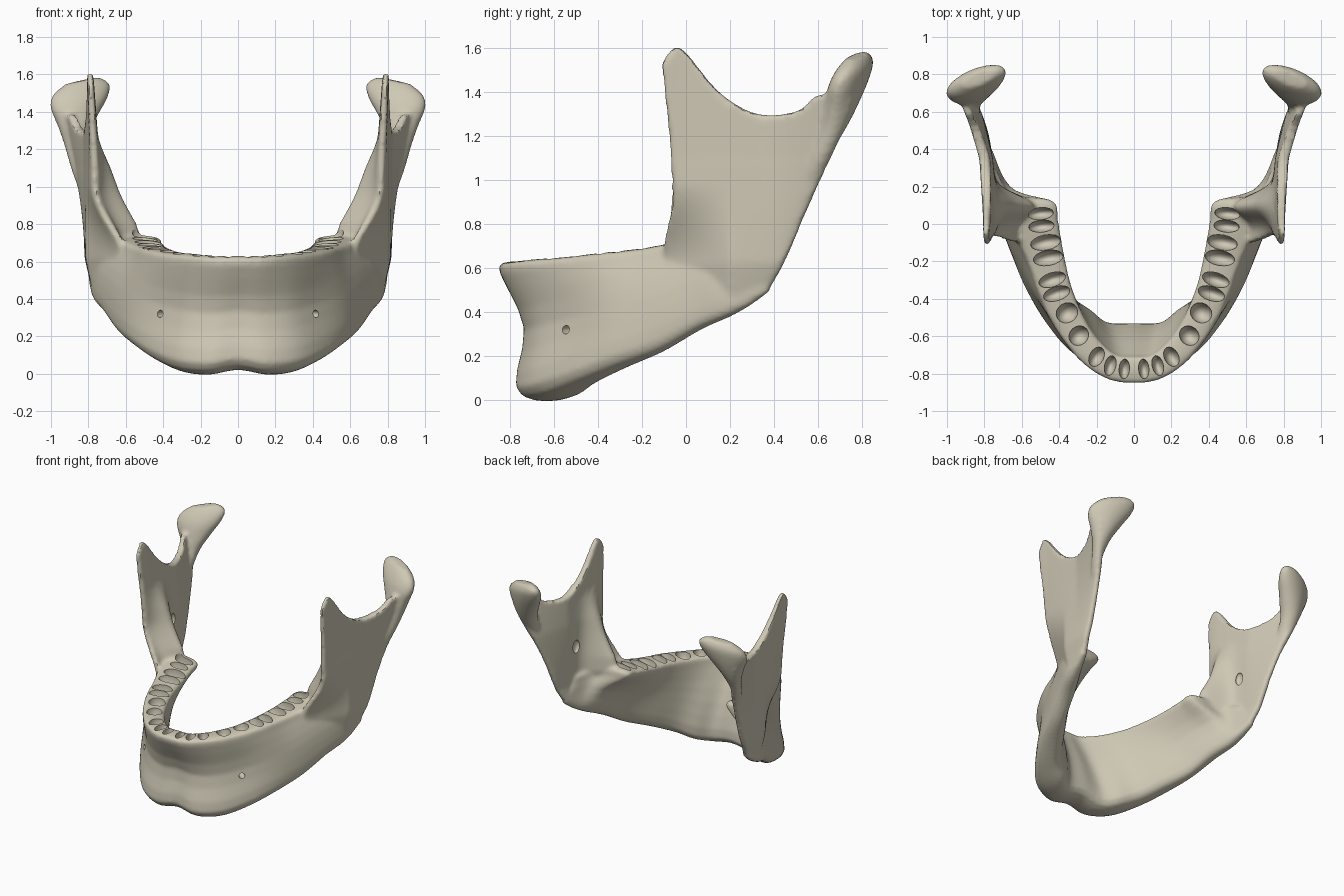
import bpy, bmesh, math
from mathutils import Vector, Matrix

cube = bpy.data.objects.get("Cube")
if cube:
    bpy.data.objects.remove(cube)

BONE = (0.62, 0.58, 0.46, 1.0)


def make_material(name, colour):
    mat = bpy.data.materials.new(name)
    mat.use_nodes = True
    mat.diffuse_color = colour
    node = mat.node_tree.nodes["Principled BSDF"]
    node.inputs["Base Color"].default_value = colour
    node.inputs["Roughness"].default_value = 0.8
    return mat


def clamp(t):
    return min(1, max(0, t))


def spline(points, steps, closed=False):
    """Sample a smooth curve that passes through every control point."""
    pts = [Vector(p) for p in points]
    n = len(pts)
    pick = (lambda i: pts[i % n]) if closed else (lambda i: pts[max(0, min(n - 1, i))])
    out = []
    for i in range(n if closed else n - 1):
        a, b, c, d = (pick(i + k) for k in (-1, 0, 1, 2))
        for s in range(steps):
            t = s / steps
            out.append(0.5 * (2 * b + (c - a) * t + (2 * a - 5 * b + 4 * c - d) * t ** 2
                              + (3 * b - a - 3 * c + d) * t ** 3))
    if not closed:
        out.append(pts[-1].copy())
    return out


def loft(bm, rings):
    """Skin a list of equal closed rings and cap both ends."""
    rows = [[bm.verts.new(p) for p in ring] for ring in rings]
    n = len(rows[0])
    for a, b in zip(rows, rows[1:]):
        for i in range(n):
            j = (i + 1) % n
            bm.faces.new((a[i], a[j], b[j], b[i]))
    bm.faces.new(rows[0])
    bm.faces.new(rows[-1])


def mirrored(rings, side):
    return [[Vector((p.x * side, p.y, p.z)) for p in ring] for ring in rings]


def finish(bm, name):
    bmesh.ops.recalc_face_normals(bm, faces=bm.faces[:])
    mesh = bpy.data.meshes.new(name)
    bm.to_mesh(mesh)
    bm.free()
    obj = bpy.data.objects.new(name, mesh)
    bpy.context.collection.objects.link(obj)
    return obj


# Body: rim outer xy, rim inner xy, rim z, base outer xy, base inner xy, base z,
# outer bulge, inner bulge; from the chin to the angle of the jaw
STATIONS = [
    (0, -.845, 0, -.70, .625, 0, -.765, 0, -.53, .02, -.07, .03),
    (.14, -.825, .1, -.69, .625, .16, -.77, .15, -.525, -.005, -.07, .03),
    (.28, -.735, .2, -.60, .635, .33, -.69, .25, -.455, .01, -.05, .03),
    (.40, -.59, .28, -.47, .645, .47, -.53, .36, -.38, .07, -.03, .02),
    (.50, -.41, .34, -.32, .665, .58, -.34, .46, -.24, .145, .0, .01),
    (.57, -.22, .38, -.15, .685, .66, -.14, .56, -.08, .22, .02, -.01),
    (.64, -.06, .41, .01, .715, .73, .05, .62, .08, .32, .02, -.03),
    (.69, .05, .44, .125, .735, .775, .18, .68, .20, .375, .02, -.04),
    (.74, .15, .655, .165, .70, .79, .28, .715, .285, .425, .01, -.01),
    (.78, .29, .735, .29, .67, .80, .375, .75, .375, .49, .0, .0),
]


def body_ring(st):
    tox, toy, tix, tiy, zt, box, boy, bix, biy, zb, bulge_out, bulge_in = st
    to, ti, bo, bi = Vector((tox, toy)), Vector((tix, tiy)), Vector((box, boy)), Vector((bix, biy))
    d = (to - ti).normalized()
    h = zt - zb
    flat = [(bo, zb + .1 * h), (bo.lerp(to, .5) + d * bulge_out, zb + .52 * h),
            (to, zt - .05), (to.lerp(ti, .13), zt),
            (ti.lerp(to, .13), zt), (ti, zt - .05),
            (bi.lerp(ti, .5) - d * bulge_in, zb + .5 * h),
            (bi, zb + .09 * h), (bo.lerp(bi, .5), zb)]
    return [Vector((p.x, p.y, z)) for p, z in flat]


def build_body(bm):
    half = [body_ring(s) for s in STATIONS]
    rings = mirrored(half[:0:-1], -1) + half
    tracks = [spline(track, 6) for track in zip(*rings)]
    loft(bm, [spline(ring, 3, True) for ring in zip(*tracks)])


# Ramus: side outline rows (y, z) running front to back, bottom to top
ROWS = [
    [(-.08, .47), (.14, .45), (.38, .505)],
    [(-.1, .70), (.18, .67), (.465, .66)],
    [(-.055, .93), (.25, .93), (.575, .93)],
    [(-.07, 1.14), (.25, 1.11), (.68, 1.14)],
    [(-.11, 1.53), (-.06, 1.6), (.0, 1.58), (.14, 1.41), (.28, 1.315), (.4, 1.295),
     (.52, 1.32), (.61, 1.39), (.76, 1.36)],
]


def ramus_middle(y, z):
    """Sideways position of the plate: flared to the condyle, tucked into the body."""
    flare = .07 * max(0, y) + .4 * max(0, z - .7) * max(0, y - .35)
    low = clamp((1 - z) / .38)
    tuck = .53 * max(0, .2 - y) * low * low * (3 - 2 * low)
    return .765 + flare - tuck + .05 * max(0, z - 1.1) - .035 * clamp((.62 - z) / .17)


def build_ramus(bm, side):
    count = 32
    rows = []
    for row in ROWS:
        line = spline(row, 16)
        scale = (len(line) - 1) / count
        rows.append([line[round(i * scale)] for i in range(count + 1)])
    columns = [spline(col, 8) for col in zip(*rows)]
    rings = []
    for i, col in enumerate(columns):
        edge = math.sin(math.pi * i / count) ** .5
        outer, inner = [], []
        for y, z in col:
            mid = ramus_middle(y, z)
            half = .014 + .022 * edge * min(1, max(.15, (1.7 - z) * 1.6))
            # ridge running down the inner face to the last socket
            crest = min(.17, .37 * max(0, 1.26 - z)) * math.exp(-((y - .1) / .08) ** 2)
            crest *= clamp((z - .52) / .18)
            outer.append(Vector((mid + half, y, z)))
            inner.append(Vector((mid - half - crest, y, z)))
        rings.append(outer + inner[::-1])
    loft(bm, mirrored(rings, side))


# Condyle: ring centre xyz, half width, half depth
CONDYLE = [
    (.825, .53, .97, .015, .04), (.858, .6, 1.1, .03, .05), (.87, .67, 1.24, .06, .063),
    (.86, .71, 1.35, .11, .075), (.848, .742, 1.45, .163, .077),
    (.84, .767, 1.52, .162, .064), (.833, .778, 1.568, .095, .036),
]


def build_condyle(bm, side):
    turn = Matrix.Rotation(math.radians(-22), 3, 'Z')
    rings = []
    for x, y, z, w, d in CONDYLE:
        ring = []
        for k in range(24):
            a = math.tau * k / 24
            p = turn @ Vector((w * math.cos(a), d * math.sin(a), -.2 * w * math.cos(a)))
            ring.append(p + Vector((x, y, z)))
        rings.append(ring)
    tracks = [spline(track, 5) for track in zip(*rings)]
    loft(bm, mirrored(list(zip(*tracks)), side))


bm = bmesh.new()
build_body(bm)
for side in (1, -1):
    build_ramus(bm, side)
    build_condyle(bm, side)
jaw = finish(bm, "jaw_bone")

# Tooth sockets: centre xy, rim z, radial angle, radial and tangential radius, roots
SOCKETS = [
    (.052, -.775, .62, -86, .054, .028, 1), (.127, -.757, .62, -76, .055, .03, 1),
    (.2, -.71, .625, -62, .056, .038, 1), (.295, -.597, .635, -42, .056, .05, 1),
    (.358, -.475, .645, -30, .06, .053, 1), (.425, -.335, .66, -18, .075, .038, 2),
    (.465, -.14, .685, -10, .083, .041, 2), (.497, .022, .715, -5, .07, .033, 2),
]


def add_hollow(bm, centre, radii, angle, side):
    flip = Matrix.Diagonal((side, 1, 1, 1))
    place = Matrix.Translation(centre) @ Matrix.Rotation(angle, 4, 'Z')
    bmesh.ops.create_uvsphere(bm, u_segments=16, v_segments=10, radius=1,
                              matrix=flip @ place @ Matrix.Diagonal((*radii, 1)))


bm = bmesh.new()
for side in (1, -1):
    for x, y, z, degrees, radial, tangent, roots in SOCKETS:
        a = math.radians(degrees)
        along = Vector((-math.sin(a), math.cos(a), 0))
        for r in range(roots):
            shift = along * (r - (roots - 1) / 2) * tangent * 2.06
            add_hollow(bm, Vector((x, y, z + .01)) + shift, (radial, tangent, .09), a, side)
    # nerve openings on the chin and the inner ramus
    add_hollow(bm, Vector((.41, -.54, .32)), (.07, .022, .02), math.radians(-45), side)
    add_hollow(bm, Vector((.75, .27, .9)), (.02, .035, .05), 0, side)
cutter = finish(bm, "socket_cutter")
cutter.hide_render = True

# Fuse the parts into one bone, soften it, then hollow the sockets
remesh = jaw.modifiers.new("fuse", 'REMESH')
remesh.mode = 'VOXEL'
remesh.voxel_size = .013
soften = jaw.modifiers.new("soften", 'SMOOTH')
soften.factor = .5
soften.iterations = 6
cut = jaw.modifiers.new("sockets", 'BOOLEAN')
cut.operation = 'DIFFERENCE'
cut.solver = 'EXACT'
cut.object = cutter

bpy.context.view_layer.update()
graph = bpy.context.evaluated_depsgraph_get()
solid = bpy.data.meshes.new_from_object(jaw.evaluated_get(graph))
jaw.modifiers.clear()
jaw.data = solid
bpy.data.objects.remove(cutter)
solid.materials.clear()
solid.materials.append(make_material("bone", BONE))

for other in bpy.context.selected_objects:
    other.select_set(False)
jaw.select_set(True)
bpy.context.view_layer.objects.active = jaw
bpy.ops.object.shade_smooth_by_angle(angle=math.radians(40))
